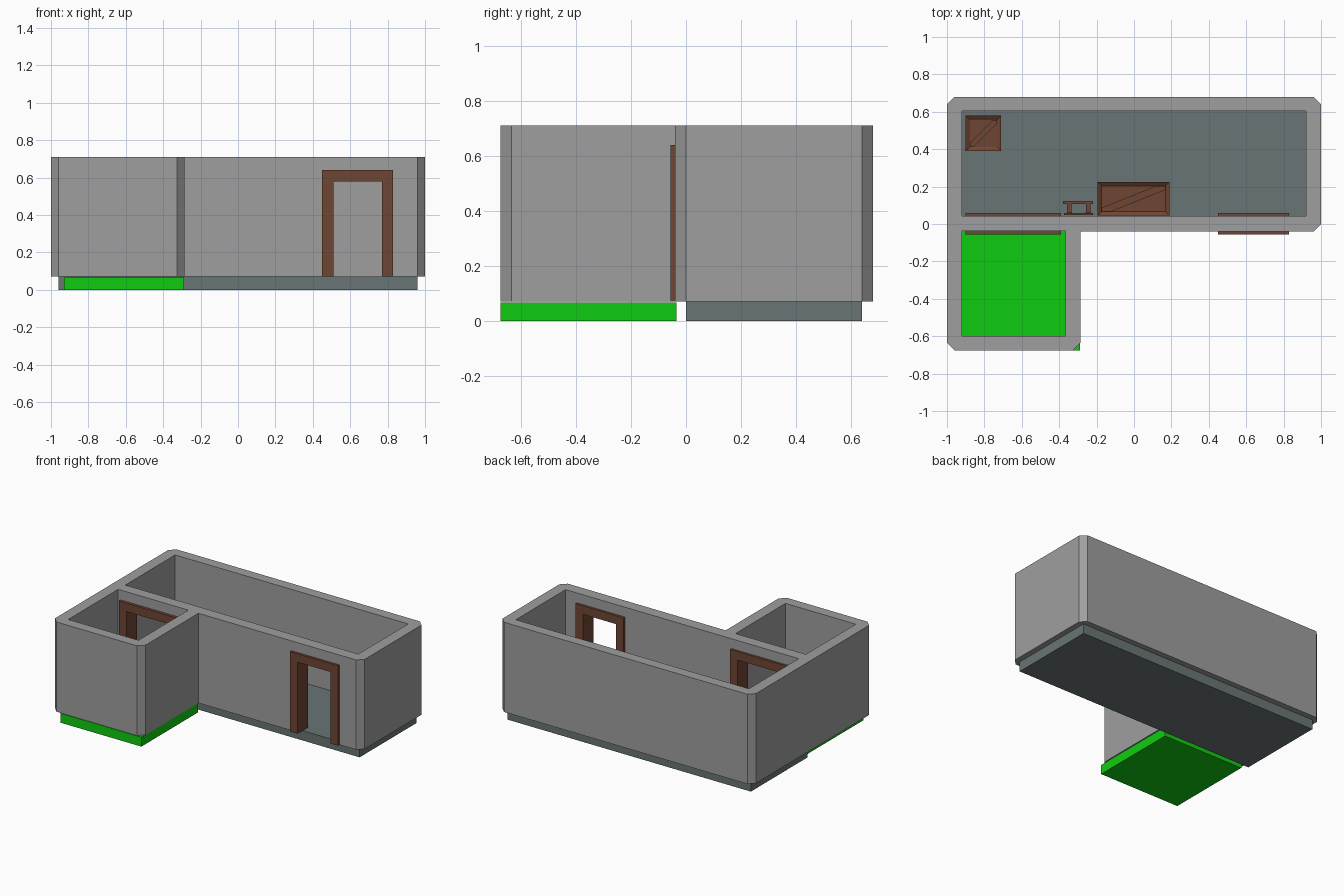
import bpy, bmesh, math
from mathutils import Vector, Matrix

if "Cube" in bpy.data.objects:
    bpy.data.objects.remove(bpy.data.objects["Cube"])


def material(name, rgb):
    m = bpy.data.materials.new(name)
    m.diffuse_color = (*rgb, 1)
    m.use_nodes = True
    m.node_tree.nodes["Principled BSDF"].inputs["Base Color"].default_value = m.diffuse_color
    return m


STONE = material("grey_stone", (0.345, 0.345, 0.345))
SLATE = material("slate_floor", (0.144, 0.178, 0.178))
GRASS = material("bright_green", (0.005, 0.597, 0.005))
WOOD = material("brown_wood", (0.162, 0.061, 0.034))


def finish(name, bm, mat):
    bmesh.ops.recalc_face_normals(bm, faces=bm.faces)
    me = bpy.data.meshes.new(name)
    bm.to_mesh(me)
    bm.free()
    me.materials.append(mat)
    ob = bpy.data.objects.new(name, me)
    bpy.context.collection.objects.link(ob)
    return ob


def add_box(bm, x0, x1, y0, y1, z0, z1):
    mat = Matrix.Translation(((x0 + x1) / 2, (y0 + y1) / 2, (z0 + z1) / 2)) \
        @ Matrix.Diagonal((x1 - x0, y1 - y0, z1 - z0, 1))
    return bmesh.ops.create_cube(bm, size=1, matrix=mat)


def box(name, mat, *b):
    bm = bmesh.new()
    add_box(bm, *b)
    return finish(name, bm, mat)


def prism(name, mat, pts, direction):
    # extrude a flat outline along a direction
    bm = bmesh.new()
    f = bm.faces.new([bm.verts.new(p) for p in pts])
    new = bmesh.ops.extrude_face_region(bm, geom=[f])["geom"]
    bmesh.ops.translate(bm, vec=direction,
                        verts=[v for v in new if isinstance(v, bmesh.types.BMVert)])
    return finish(name, bm, mat)


BASE, TOP = 0.07, 0.71

# floors of the two rooms
box("main_floor", SLATE, -0.96, 0.96, 0, 0.64, 0, BASE)
box("annex_floor", GRASS, -0.93, -0.29, -0.675, -0.035, 0, BASE - 0.003)

# walls: L-shaped outline with chamfered outer corners
c = 0.04
outline = [(-1 + c, -0.675), (-0.285 - c, -0.675), (-0.285, -0.675 + c),
           (-0.285, -0.04), (1 - c, -0.04), (1, -0.04 + c),
           (1, 0.68 - c), (1 - c, 0.68), (-1 + c, 0.68), (-1, 0.68 - c),
           (-1, -0.675 + c)]
walls = prism("walls", STONE, [(x, y, BASE) for x, y in outline], (0, 0, TOP - BASE))

# rooms and doorways cut out of the walls
DOORS = {"main_door_frame": (0.45, 0.83), "annex_door_frame": (-0.9, -0.39)}
J, HEAD = 0.06, 0.64
cuts = [(-0.92, 0.92, 0.043, 0.605, 0, 1), (-0.92, -0.365, -0.6, -0.037, 0, 1)]
cuts += [(a + J / 2, b - J / 2, -0.1, 0.1, 0, HEAD - J / 2) for a, b in DOORS.values()]
cutters = []
for i, b in enumerate(cuts):
    cutter = box(f"cutter_{i}", STONE, *b)
    cutter.hide_render = True
    cutters.append(cutter)
    mod = walls.modifiers.new("cut", "BOOLEAN")
    mod.object, mod.operation, mod.solver = cutter, "DIFFERENCE", "EXACT"
bpy.context.view_layer.update()
dg = bpy.context.evaluated_depsgraph_get()
cut_mesh = bpy.data.meshes.new_from_object(walls.evaluated_get(dg))
walls.modifiers.clear()
walls.data = cut_mesh
for cutter in cutters:
    bpy.data.objects.remove(cutter)

# door frames
for name, (a, b) in DOORS.items():
    prof = [(a, BASE), (a, HEAD), (b, HEAD), (b, BASE),
            (b - J, BASE), (b - J, HEAD - J), (a + J, HEAD - J), (a + J, BASE)]
    prism(name, WOOD, [(x, -0.057, z) for x, z in prof], (0, 0.117, 0))


def crate(name, x0, x1, y0, y1, h, rim):
    # box with sunken panels and a diagonal plank on every side
    bm = bmesh.new()
    add_box(bm, x0, x1, y0, y1, BASE, BASE + h)
    panels = [f for f in bm.faces]
    bmesh.ops.inset_individual(bm, faces=panels, thickness=rim, depth=0)
    bm.normal_update()
    planks = []
    for f in panels:
        n = f.normal.copy()
        lo = Vector([min(v.co[i] for v in f.verts) for i in range(3)])
        hi = Vector([max(v.co[i] for v in f.verts) for i in range(3)])
        planks.append((lo, hi, n))
        for v in f.verts:
            v.co -= n * 0.015
    for lo, hi, n in planks:
        ax = [i for i in range(3) if abs(n[i]) < 0.5]
        w = 0.15

        def at(u, v):
            p = lo.copy()
            p[ax[0]] += (hi - lo)[ax[0]] * u
            p[ax[1]] += (hi - lo)[ax[1]] * v
            return p
        ring = [at(0, 0), at(w, 0), at(1, 1 - w), at(1, 1), at(1 - w, 1), at(0, w)]
        top = [bm.verts.new(p - n * 0.004) for p in ring]
        low = [bm.verts.new(p - n * 0.016) for p in ring]
        bm.faces.new(top)
        bm.faces.new(low[::-1])
        for i in range(6):
            k = (i + 1) % 6
            bm.faces.new((top[i], low[i], low[k], top[k]))
    finish(name, bm, WOOD)


crate("small_crate", -0.9, -0.71, 0.39, 0.58, 0.19, 0.032)
crate("large_crate", -0.195, 0.19, 0.045, 0.225, 0.19, 0.03)

# wall rack: two posts, rails and feet
bm = bmesh.new()
for x in (-0.345, -0.245):
    add_box(bm, x - 0.014, x + 0.014, 0.047, 0.065, BASE, 0.38)
    add_box(bm, x - 0.012, x + 0.012, 0.047, 0.12, BASE, BASE + 0.025)
    add_box(bm, x - 0.012, x + 0.012, 0.06, 0.115, 0.33, 0.35)
add_box(bm, -0.375, -0.22, 0.047, 0.06, 0.36, 0.39)
add_box(bm, -0.38, -0.22, 0.108, 0.124, 0.325, 0.355)
finish("wall_rack", bm, WOOD)
